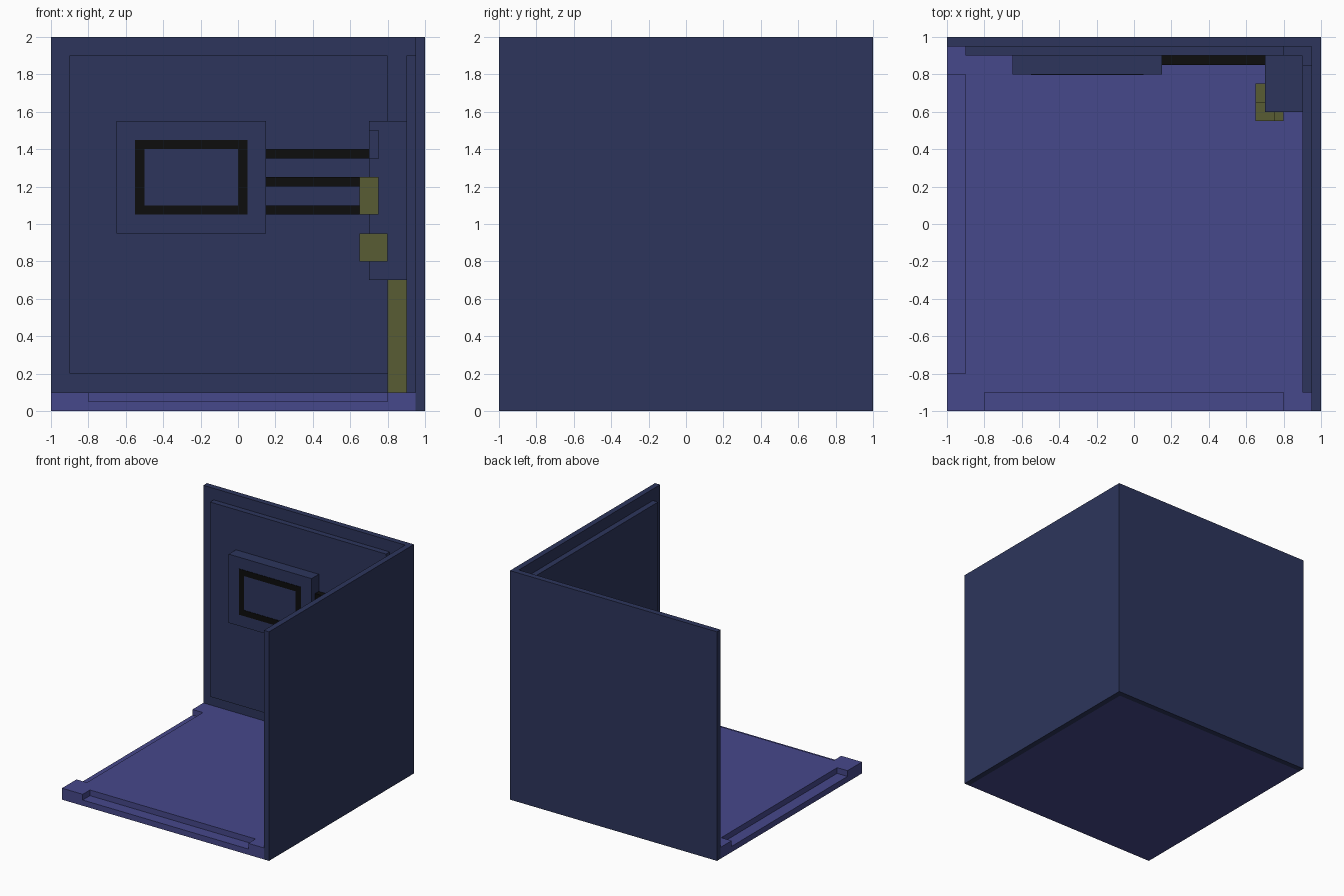
import bpy
import bmesh

if "Cube" in bpy.data.objects:
    bpy.data.objects.remove(bpy.data.objects["Cube"])


def material(name, rgb):
    m = bpy.data.materials.new(name)
    m.diffuse_color = (*rgb, 1.0)
    m.use_nodes = True
    m.node_tree.nodes["Principled BSDF"].inputs["Base Color"].default_value = m.diffuse_color
    return m


NAVY = material("navy wall", (0.026, 0.036, 0.107))
PURPLE = material("purple floor", (0.061, 0.065, 0.258))
OLIVE = material("olive fittings", (0.098, 0.107, 0.034))
BLACK = material("black trim", (0.004, 0.004, 0.004))


def box(name, x, y, z, mat):
    """Axis-aligned box from (min, max) ranges."""
    bm = bmesh.new()
    bmesh.ops.create_cube(bm, size=1)
    for v in bm.verts:
        for i, (lo, hi) in enumerate((x, y, z)):
            v.co[i] = hi if v.co[i] > 0 else lo
    mesh = bpy.data.meshes.new(name)
    bm.to_mesh(mesh)
    bm.free()
    mesh.materials.append(mat)
    ob = bpy.data.objects.new(name, mesh)
    bpy.context.collection.objects.link(ob)
    return ob


def cut(ob, x, y, z):
    """Subtract a box-shaped recess from an object."""
    cutter = box("recess_cutter", x, y, z, ob.data.materials[0])
    cutter.hide_render = True
    mod = ob.modifiers.new("recess", 'BOOLEAN')
    mod.operation = 'DIFFERENCE'
    mod.solver = 'EXACT'
    mod.object = cutter
    bpy.context.view_layer.objects.active = ob
    bpy.ops.object.modifier_apply(modifier=mod.name)
    bpy.data.objects.remove(cutter, do_unlink=True)


# Floor slab with a stepped ledge along its two open sides
floor = box("floor", (-1, 0.95), (-1, 0.95), (0, 0.1), PURPLE)
cut(floor, (-0.8, 0.8), (-1.1, -0.9), (0.05, 0.2))
cut(floor, (-1.1, -0.9), (-0.8, 0.8), (0.05, 0.2))

# Outer walls and their raised inner panels
box("back_wall", (-1, 0.95), (0.95, 1), (0, 2), NAVY)
box("right_wall", (0.95, 1), (-1, 1), (0, 2), NAVY)
box("back_panel", (-0.9, 0.8), (0.9, 0.95), (0.2, 1.9), NAVY)
box("right_panel", (0.9, 0.95), (-0.9, 0.85), (0.1, 1.9), NAVY)
box("corner_filler", (0.8, 0.95), (0.85, 0.95), (0.1, 1.5), NAVY)

# Wall screen with a thin black border
box("screen", (-0.65, 0.15), (0.8, 0.9), (0.95, 1.55), NAVY)
for i, z in enumerate((1.05, 1.4)):
    box(f"screen_border_horizontal_{i}", (-0.55, 0.05), (0.796, 0.801), (z, z + 0.05), BLACK)
for i, x in enumerate((-0.55, 0.0)):
    box(f"screen_border_vertical_{i}", (x, x + 0.05), (0.796, 0.801), (1.1, 1.4), BLACK)

# Cables from the screen to the control box
for i, z in enumerate((1.05, 1.2, 1.35)):
    box(f"cable_{i}", (0.15, 0.71), (0.85, 0.9), (z, z + 0.05), BLACK)

# Control box with a corner recess, wrap-around buttons and a support post
control = box("control_box", (0.7, 0.9), (0.6, 0.9), (0.7, 1.55), NAVY)
cut(control, (0.6, 0.75), (0.5, 0.65), (1.35, 1.5))
box("upper_button", (0.65, 0.75), (0.55, 0.65), (1.05, 1.25), OLIVE)
box("lower_button", (0.65, 0.8), (0.55, 0.75), (0.8, 0.95), OLIVE)
box("support_post", (0.8, 0.9), (0.7, 0.85), (0.1, 0.7), OLIVE)
